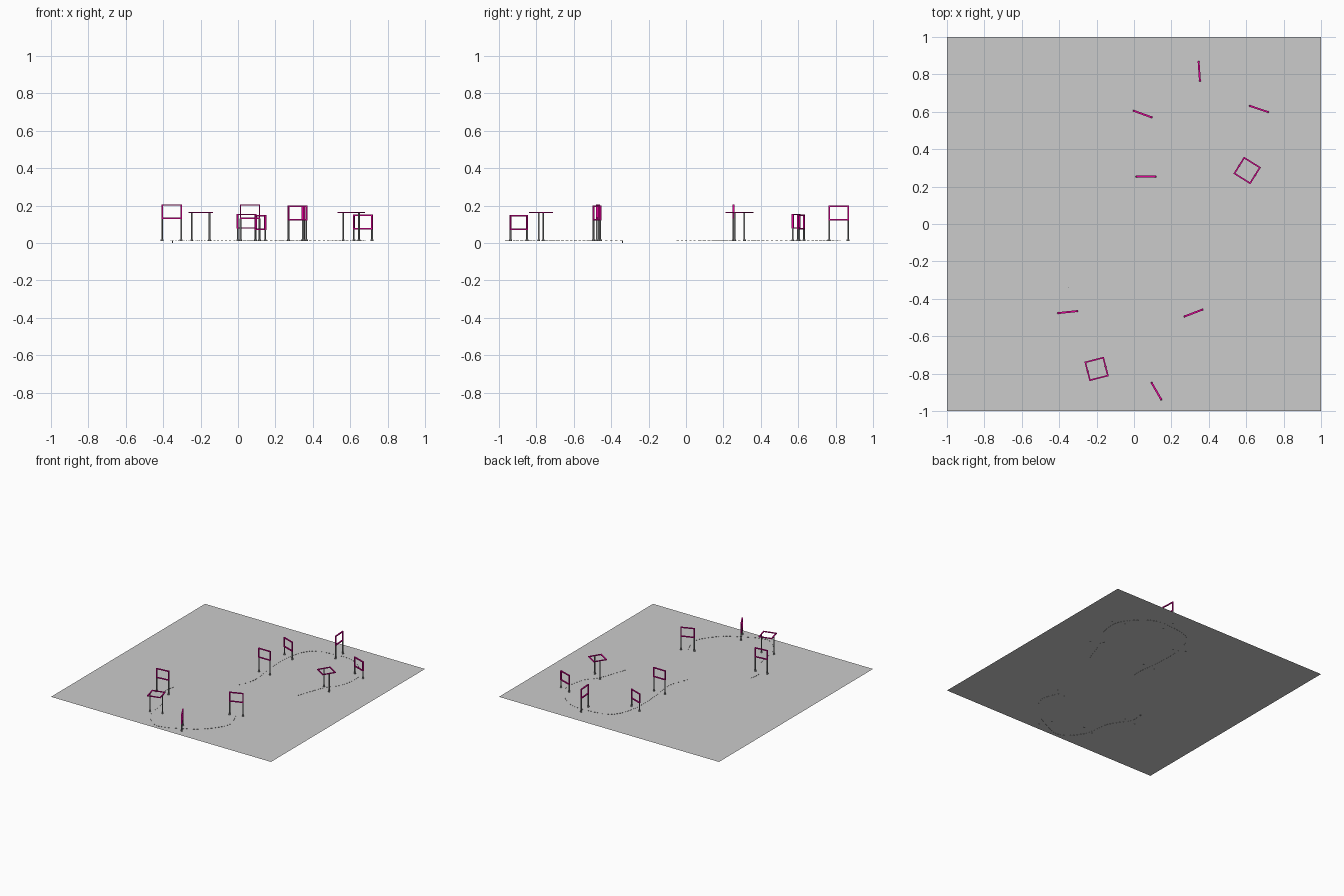
import bpy, bmesh, math
from mathutils import Vector, Matrix

if "Cube" in bpy.data.objects:
    bpy.data.objects.remove(bpy.data.objects["Cube"])

GROUND_Z = 0.012


def material(name, rgb):
    m = bpy.data.materials.new(name)
    m.diffuse_color = (*rgb, 1)
    m.use_nodes = True
    m.node_tree.nodes["Principled BSDF"].inputs["Base Color"].default_value = m.diffuse_color
    return m


GREY = material("ground grey", (0.6, 0.6, 0.6))
MAGENTA = material("gate magenta", (0.8, 0.0, 0.32))
DARK = material("post dark grey", (0.22, 0.225, 0.225))


def finish(bm, name, mat, matrix=Matrix()):
    me = bpy.data.meshes.new(name)
    bm.to_mesh(me)
    bm.free()
    me.materials.append(mat)
    ob = bpy.data.objects.new(name, me)
    ob.matrix_world = matrix
    bpy.context.collection.objects.link(ob)
    return ob


def box(bm, centre, size):
    bmesh.ops.create_cube(bm, size=1, matrix=Matrix.Translation(centre) @ Matrix.Diagonal((*size, 1)))


def cylinder(bm, x, z0, z1, r):
    bmesh.ops.create_cone(bm, cap_ends=True, segments=12, radius1=r, radius2=r, depth=z1 - z0,
                          matrix=Matrix.Translation((x, 0, (z0 + z1) / 2)))


def posts(matrix, half, top):
    bm = bmesh.new()
    for s in (-1, 1):
        cylinder(bm, s * half, GROUND_Z - 0.001, top, 0.0045)
        cylinder(bm, s * half, GROUND_Z - 0.001, GROUND_Z + 0.007, 0.0075)   # foot
    finish(bm, "gate_posts", DARK, matrix)


def placed(x, y, deg):
    return Matrix.Translation((x, y, 0)) @ Matrix.Rotation(math.radians(deg), 4, 'Z')


def upright_gate(x, y, deg, top, w=0.109, h=0.079, t=0.007, depth=0.010):
    m = placed(x, y, deg)
    bm = bmesh.new()
    for s in (-1, 1):
        box(bm, (s * (w - t) / 2, 0, top - h / 2), (t, depth, h))
        box(bm, (0, 0, top - h / 2 + s * (h - t) / 2), (w, depth, t))
    finish(bm, "upright_gate_frame", MAGENTA, m)
    posts(m, (w - t) / 2, top - h + 0.002)


def flat_gate(x, y, deg, z=0.163, w=0.107, t=0.008):
    m = placed(x, y, deg)
    bm = bmesh.new()
    for s in (-1, 1):
        box(bm, (s * (w - t) / 2, 0, z), (t, w, 0.007))
        box(bm, (0, s * (w - t) / 2, z), (w, t, 0.007))
    finish(bm, "flat_gate_frame", MAGENTA, m)
    posts(m, (w - t) / 2, z - 0.002)


def dashed_path(name, pts):
    # thin upright ribbons along a smooth curve through the points
    p = [Vector(q) for q in pts]
    p = [2 * p[0] - p[1]] + p + [2 * p[-1] - p[-2]]
    line = []
    for a, b, c, d in zip(p, p[1:], p[2:], p[3:]):
        n = max(4, 2 * round((c - b).length / 0.025))
        for i in range(n):
            t = i / n
            line.append(0.5 * (2 * b + (c - a) * t + (2 * a - 5 * b + 4 * c - d) * t * t
                               + (3 * b - a - 3 * c + d) * t ** 3))
    bm = bmesh.new()
    for a, b in zip(line[::2], line[1::2]):
        bm.faces.new([bm.verts.new((q.x, q.y, z)) for q, z in
                      ((a, 0.0095), (b, 0.0095), (b, 0.0145), (a, 0.0145))])
    finish(bm, name, DARK)


# ground sheet
bm = bmesh.new()
bmesh.ops.create_grid(bm, x_segments=1, y_segments=1, size=1)
finish(bm, "ground", GREY, Matrix.Translation((0, 0, GROUND_Z)))

# upright gates: x, y, heading, top
for g in ((0.349, 0.816, 94, 0.2), (0.046, 0.588, -20, 0.156), (0.064, 0.253, 0, 0.207),
          (0.668, 0.615, -18.5, 0.151), (-0.355, -0.471, 6, 0.207), (0.318, -0.476, 21, 0.2),
          (0.12, -0.894, -60, 0.149)):
    upright_gate(*g)

# lying gates
flat_gate(0.605, 0.286, -32)
flat_gate(-0.2, -0.775, 14.5)

# course lines
dashed_path("back_course_line", [(0.02, -0.05), (0.074, 0.116), (0.05, 0.353), (0.054, 0.597),
                                 (0.13, 0.77), (0.308, 0.82), (0.5, 0.8), (0.67, 0.62),
                                 (0.66, 0.42), (0.575, 0.29), (0.49, 0.06)])
dashed_path("front_course_line", [(-0.35, -0.34), (-0.354, -0.45), (-0.255, -0.61), (-0.21, -0.83),
                                  (-0.07, -0.965), (0.123, -0.9), (0.276, -0.796), (0.37, -0.64),
                                  (0.32, -0.48)])

# start pin
bm = bmesh.new()
cylinder(bm, 0, 0, 0.014, 0.002)
finish(bm, "start_pin", DARK, placed(-0.35, -0.34, 0))
